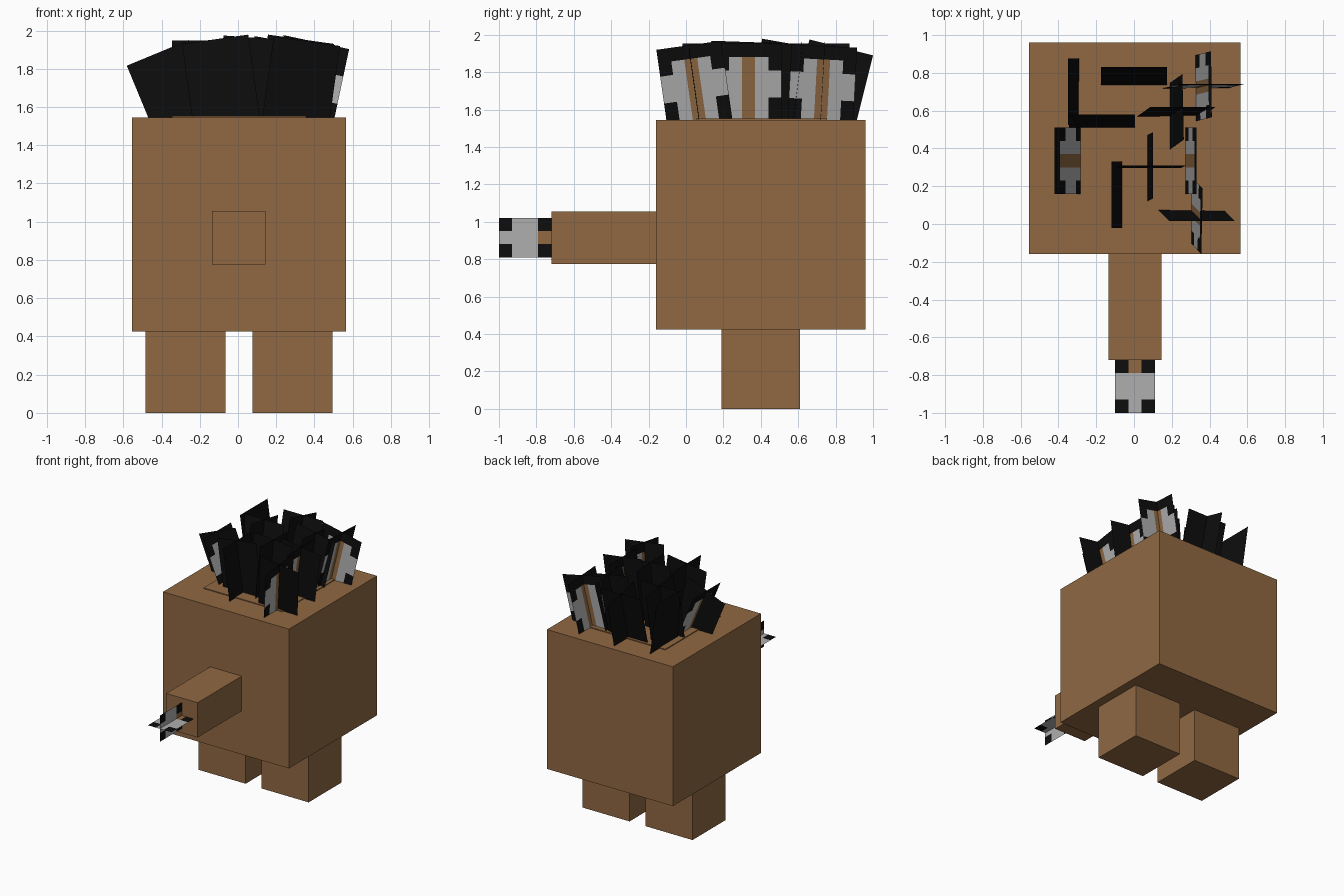
import bpy, bmesh
from math import radians
from mathutils import Matrix, Vector

if "Cube" in bpy.data.objects:
    bpy.data.objects.remove(bpy.data.objects["Cube"])


def material(name, rgb):
    mat = bpy.data.materials.new(name)
    mat.use_nodes = True
    mat.diffuse_color = (*rgb, 1)
    mat.node_tree.nodes["Principled BSDF"].inputs["Base Color"].default_value = (*rgb, 1)
    return mat


BROWN, GREY, BLACK = 0, 1, 2
MATS = [material("brown", (0.28, 0.14, 0.055)),
        material("light_grey", (0.43, 0.43, 0.43)),
        material("black", (0.004, 0.004, 0.004))]


def finish(name, bm):
    mesh = bpy.data.meshes.new(name)
    bm.to_mesh(mesh)
    bm.free()
    for mat in MATS:
        mesh.materials.append(mat)
    obj = bpy.data.objects.new(name, mesh)
    bpy.context.collection.objects.link(obj)
    return obj


def box(name, centre, size):
    bm = bmesh.new()
    bmesh.ops.create_cube(bm, size=1, matrix=Matrix.LocRotScale(Vector(centre), None, Vector(size)))
    return finish(name, bm)


def add_sheet(bm, cols, rows, width, height, matrix, rule):
    """Upright sheet hanging down from the matrix origin, coloured cell by cell."""
    verts = [[bm.verts.new(matrix @ Vector(((c / cols - 0.5) * width, 0, (r / rows - 1) * height)))
              for c in range(cols + 1)] for r in range(rows + 1)]
    for r in range(rows):
        for c in range(cols):
            face = bm.faces.new((verts[r][c], verts[r][c + 1], verts[r + 1][c + 1], verts[r + 1][c]))
            face.material_index = rule(c, r)


def tip_rule(c, r):
    if r in (0, 3) and c != 1:
        return BLACK
    return BROWN if r == 0 else GREY


def feather_rule(c, r):
    if r == 5 or (c in (0, 4) and r not in (2, 3)):
        return BLACK
    return BROWN if c == 2 else GREY


def black_rule(c, r):
    return BLACK


# Body, legs and snout
MID = 0.005
box("body", (MID, 0.4, 0.985), (1.12, 1.12, 1.12))
for side, name in ((-1, "right_leg"), (1, "left_leg")):
    box(name, (MID + side * 0.28, 0.4, 0.2125), (0.42, 0.42, 0.425))
box("snout", (MID, -0.44, 0.915), (0.28, 0.56, 0.28))

# Crossed sheets at the end of the snout
QUARTER = Matrix.Rotation(radians(90), 4, "Z")
bm = bmesh.new()
forward = Matrix.Translation((MID, -1, 0.915)) @ Matrix.Rotation(radians(90), 4, "X")
for turn in (Matrix.Identity(4), QUARTER):
    add_sheet(bm, 3, 4, 0.21, 0.28, forward @ turn, tip_rule)
finish("snout_tip", bm)

# Flat patch under the tufts
box("hair_patch", (MID, 0.405, 1.548), (0.7, 0.7, 0.008))

# Tufts: top centre x, y, lean in x, lean in y, sheets (capital = feather pattern)
TUFTS = [
    (-0.42, 0.335, -22.5, 0, "Xy"),
    (-0.35, 0.70, -8, 0, "x"),
    (0.41, 0.74, 12, 3, "XY"),
    (0.0, 0.83, 0, 14, "xy"),
    (0.36, 0.015, 8, -8, "Xy"),
    (-0.12, 0.155, -8, 0, "xy"),
    (0.33, 0.335, 8, 0, "Xy"),
    (0.26, 0.62, 10, 7, "xy"),
    (-0.17, 0.58, 0, 10, "xy"),
    (0.10, 0.31, 4, 2, "xy"),
]
for number, (x, y, lean_x, lean_y, sheets) in enumerate(TUFTS, 1):
    rot = Matrix.Rotation(radians(lean_x), 4, "Y") @ Matrix.Rotation(radians(-lean_y), 4, "X")
    axis = rot @ Vector((0, 0, 1))
    top = 1.965 - 0.56 * (1 - axis.z ** 2)
    place = Matrix.Translation((x, y, top)) @ rot
    bm = bmesh.new()
    for kind in sheets:
        turn = QUARTER if kind in "xX" else Matrix.Identity(4)
        rule = feather_rule if kind.isupper() else black_rule
        add_sheet(bm, 5, 6, 0.35, 0.44, place @ turn, rule)
    finish(f"hair_tuft_{number}", bm)
